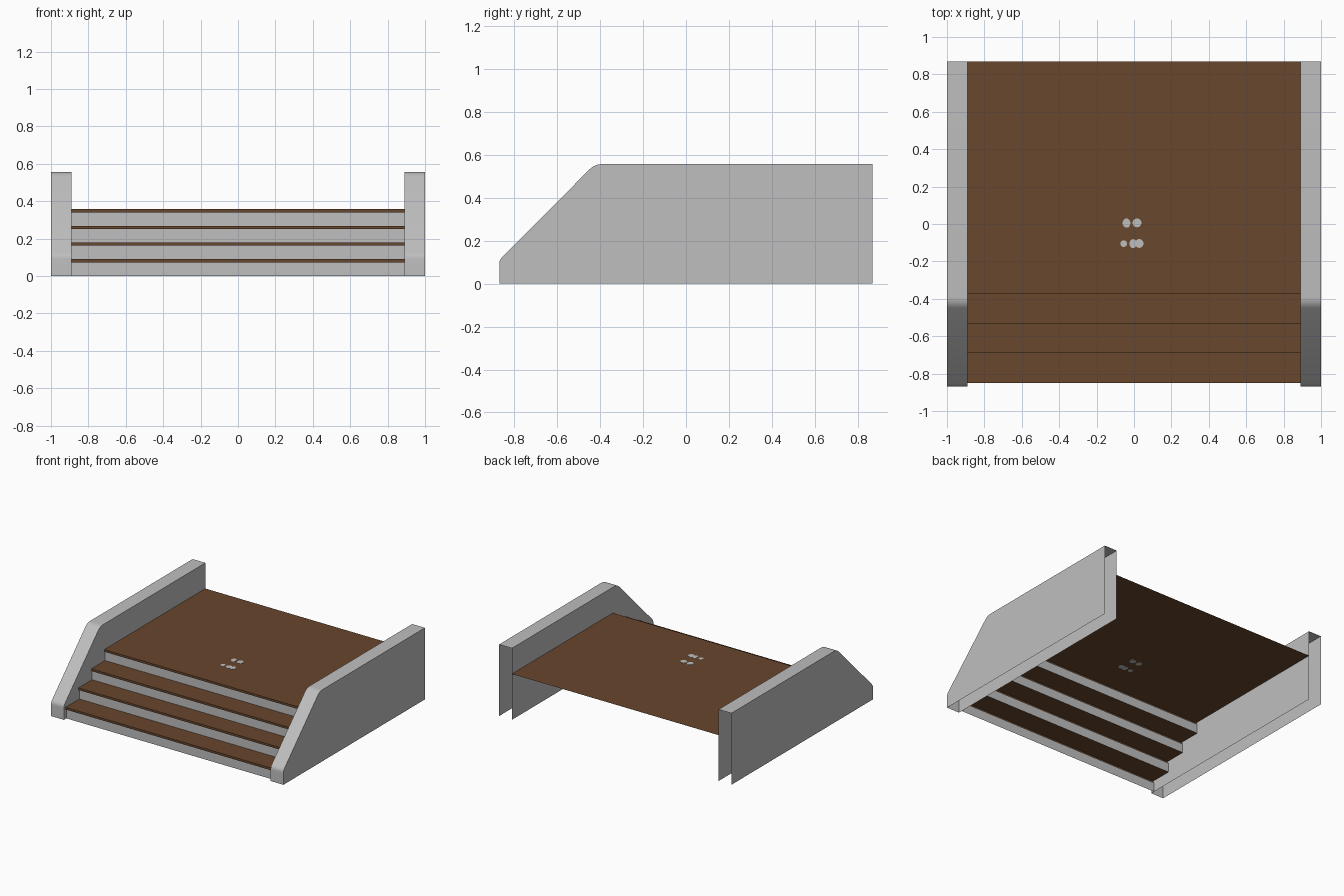
import bpy, bmesh, math
from mathutils import Vector

if "Cube" in bpy.data.objects:
    bpy.data.objects.remove(bpy.data.objects["Cube"])


def material(name, rgb):
    m = bpy.data.materials.new(name)
    m.diffuse_color = (*rgb, 1)
    m.use_nodes = True
    m.node_tree.nodes["Principled BSDF"].inputs["Base Color"].default_value = m.diffuse_color
    return m


GREY = material("concrete grey", (0.52, 0.52, 0.52))
BROWN = material("wood brown", (0.138, 0.063, 0.026))


def finish(name, bm, mats):
    me = bpy.data.meshes.new(name)
    bm.to_mesh(me)
    bm.free()
    ob = bpy.data.objects.new(name, me)
    bpy.context.collection.objects.link(ob)
    for m in mats:
        me.materials.append(m)
    return ob


def rounded(prev, p, nxt, r, n=5):
    """Round a profile corner with a short quadratic curve."""
    prev, p, nxt = Vector(prev), Vector(p), Vector(nxt)
    a = p + (prev - p).normalized() * r
    b = p + (nxt - p).normalized() * r
    return [a * (1 - t) ** 2 + p * 2 * t * (1 - t) + b * t * t
            for t in [i / n for i in range(n + 1)]]


# Side walls: hollow shells, open underneath and at the back
def side_wall(name, x0, x1):
    base = [(-0.87, 0), (-0.87, 0.11), (-0.425, 0.557), (0.87, 0.557), (0.87, 0)]
    pts = ([Vector(base[0])] + rounded(*base[0:3], 0.02)
           + rounded(*base[1:4], 0.035) + [Vector(base[3]), Vector(base[4])])
    bm = bmesh.new()
    L = [bm.verts.new((x0, p.x, p.y)) for p in pts]
    R = [bm.verts.new((x1, p.x, p.y)) for p in pts]
    bm.faces.new(L)
    bm.faces.new(R[::-1])
    for i in range(len(pts) - 2):          # front, slope and top strip
        f = bm.faces.new((L[i], R[i], R[i + 1], L[i + 1]))
        f.smooth = True
    for e in bm.edges:                     # only the profile corners stay soft
        e.smooth = len(e.link_faces) == 2 and all(f.smooth for f in e.link_faces)
    return finish(name, bm, [GREY])


side_wall("left_side_wall", -1.0, -0.89)
side_wall("right_side_wall", 0.89, 1.0)

# Steps and landing: thin sheets, grey risers and brown nosed treads
fronts = [-0.85, -0.69, -0.533, -0.373]
tops = [0.09, 0.18, 0.268, 0.357]
LIP, THICK, HALF = 0.01, 0.017, 0.89


def sheet(name, pts, mat):
    bm = bmesh.new()
    L = [bm.verts.new((-HALF, y, z)) for y, z in pts]
    R = [bm.verts.new((HALF, y, z)) for y, z in pts]
    for i in range(len(pts) - 1):
        bm.faces.new((L[i], R[i], R[i + 1], L[i + 1]))
    return finish(name, bm, [mat])


floor = 0.0
for i, (y, z) in enumerate(zip(fronts, tops)):
    last = i == len(fronts) - 1
    back = 0.87 if last else fronts[i + 1] + LIP
    sheet(f"riser_{i + 1}", [(y + LIP, floor), (y + LIP, z - THICK)], GREY)
    sheet("landing" if last else f"tread_{i + 1}",
          [(y + LIP, z - THICK), (y, z - THICK), (y, z), (back, z)], BROWN)
    floor = z

# Small pale patches on the landing
patches = [(-0.04, 0.005, 0.021, 0.025), (0.016, 0.006, 0.024, 0.024),
           (-0.055, -0.105, 0.018, 0.018), (-0.005, -0.105, 0.02, 0.024),
           (0.028, -0.104, 0.023, 0.024)]
for i, (x, y, rx, ry) in enumerate(patches):
    bm = bmesh.new()
    bmesh.ops.create_cone(bm, cap_ends=True, segments=14, radius1=1, radius2=1, depth=0.003)
    bmesh.ops.scale(bm, vec=(rx, ry, 1), verts=bm.verts)
    bmesh.ops.translate(bm, vec=(x, y, tops[-1] + i * 0.0001), verts=bm.verts)
    finish(f"landing_patch_{i + 1}", bm, [GREY])
